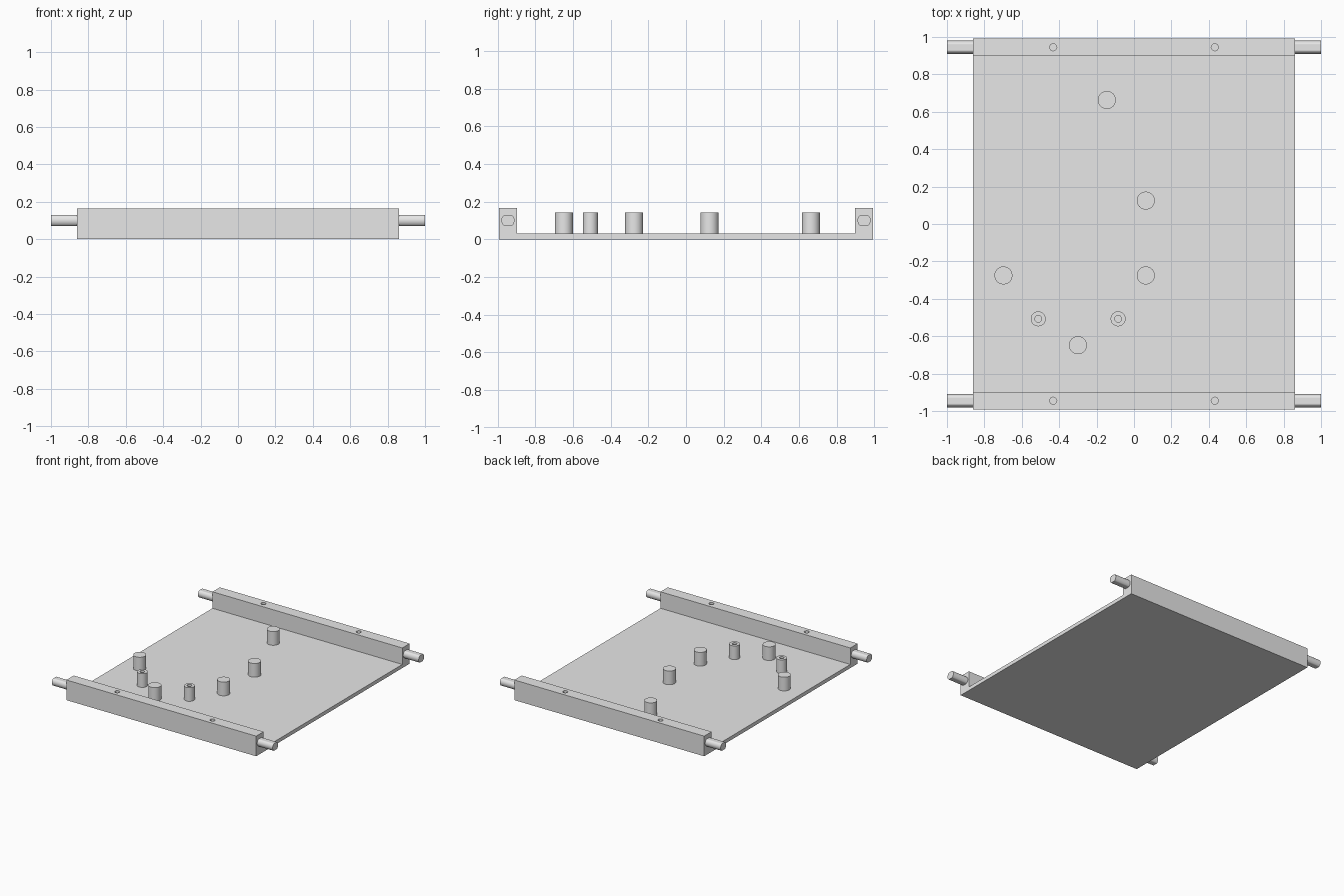
import bpy, bmesh, math
from mathutils import Matrix, Vector

cube = bpy.data.objects.get("Cube")
if cube:
    bpy.data.objects.remove(cube, do_unlink=True)

grey = bpy.data.materials.new("plain_grey")
grey.use_nodes = True
grey.diffuse_color = (0.8, 0.8, 0.8, 1)
grey.node_tree.nodes["Principled BSDF"].inputs["Base Color"].default_value = (0.8, 0.8, 0.8, 1)

HALF_X, HALF_Y = 0.86, 0.993      # tray half sizes
FLOOR, RAIL_TOP = 0.03, 0.165
RAIL_IN, PIN_Y, PIN_Z = 0.898, 0.945, 0.1


def make_object(name, bm, smooth=False):
    bmesh.ops.recalc_face_normals(bm, faces=bm.faces)
    mesh = bpy.data.meshes.new(name)
    bm.to_mesh(mesh)
    bm.free()
    mesh.materials.append(grey)
    obj = bpy.data.objects.new(name, mesh)
    bpy.context.collection.objects.link(obj)
    if smooth:
        bpy.ops.object.select_all(action='DESELECT')
        obj.select_set(True)
        bpy.context.view_layer.objects.active = obj
        bpy.ops.object.shade_smooth_by_angle(angle=math.radians(30))
    return obj


def lathe(name, profile, x, y):
    """Spin an (r, z) profile about a vertical axis at x, y."""
    bm = bmesh.new()
    verts = [bm.verts.new((r, 0, z)) for r, z in profile]
    edges = [bm.edges.new(pair) for pair in zip(verts, verts[1:])]
    bmesh.ops.spin(bm, geom=verts + edges, cent=(0, 0, 0), axis=(0, 0, 1),
                   angle=math.tau, steps=48)
    bmesh.ops.remove_doubles(bm, verts=bm.verts, dist=0.0001)
    bmesh.ops.translate(bm, verts=bm.verts, vec=(x, y, 0))
    return make_object(name, bm, True)


# Tray: floor plate and both end rails as one U-shaped extrusion
bm = bmesh.new()
half = [(HALF_Y, 0), (HALF_Y, RAIL_TOP), (RAIL_IN, RAIL_TOP), (RAIL_IN, FLOOR)]
section = half + [(-y, z) for y, z in reversed(half)]
face = bm.faces.new([bm.verts.new((-HALF_X, y, z)) for y, z in section])
ext = bmesh.ops.extrude_face_region(bm, geom=[face])
bmesh.ops.translate(bm, vec=(2 * HALF_X, 0, 0),
                    verts=[v for v in ext["geom"] if isinstance(v, bmesh.types.BMVert)])
tray = make_object("tray", bm)

# Screw holes drilled into the rail tops
bm = bmesh.new()
for sx in (-1, 1):
    for sy in (-1, 1):
        bmesh.ops.create_cone(bm, cap_ends=True, segments=32, radius1=0.019, radius2=0.019,
                              depth=0.1,
                              matrix=Matrix.Translation((sx * 0.432, sy * PIN_Y, 0.15)))
drill = make_object("hole_cutter", bm)
drill.hide_render = True
drill.hide_set(True)
cut = tray.modifiers.new("screw_holes", 'BOOLEAN')
cut.operation = 'DIFFERENCE'
cut.solver = 'EXACT'
cut.object = drill
bpy.context.view_layer.objects.active = tray
bpy.ops.object.modifier_apply(modifier=cut.name)
bpy.data.objects.remove(drill, do_unlink=True)

# Pivot pins with flattened top and bottom
for sx, side in ((-1, "right"), (1, "left")):
    for sy, end in ((-1, "front"), (1, "back")):
        bm = bmesh.new()
        bmesh.ops.create_cone(bm, cap_ends=True, segments=48, radius1=0.035, radius2=0.035,
                              depth=1 - HALF_X, matrix=Matrix.Rotation(math.pi / 2, 4, 'Y'))
        for v in bm.verts:
            v.co.z = max(-0.029, min(0.029, v.co.z))
        bmesh.ops.translate(bm, verts=bm.verts,
                            vec=Vector((sx * (1 + HALF_X) / 2, sy * PIN_Y, PIN_Z)))
        make_object(f"{end}_{side}_pin", bm, True)

# Solid support posts
POST_TOP = 0.142
posts = [(-0.145, 0.663), (0.063, 0.125), (0.063, -0.275), (-0.698, -0.275), (-0.3, -0.648)]
for i, (x, y) in enumerate(posts):
    lathe(f"support_post_{i + 1}", [(0.048, FLOOR), (0.048, POST_TOP), (0, POST_TOP)], x, y)

# Hollow screw posts
for i, x in enumerate((-0.512, -0.085)):
    lathe(f"screw_post_{i + 1}",
          [(0.04, FLOOR), (0.04, POST_TOP), (0.018, POST_TOP), (0.018, FLOOR + 0.001),
           (0, FLOOR + 0.001)], x, -0.507)
